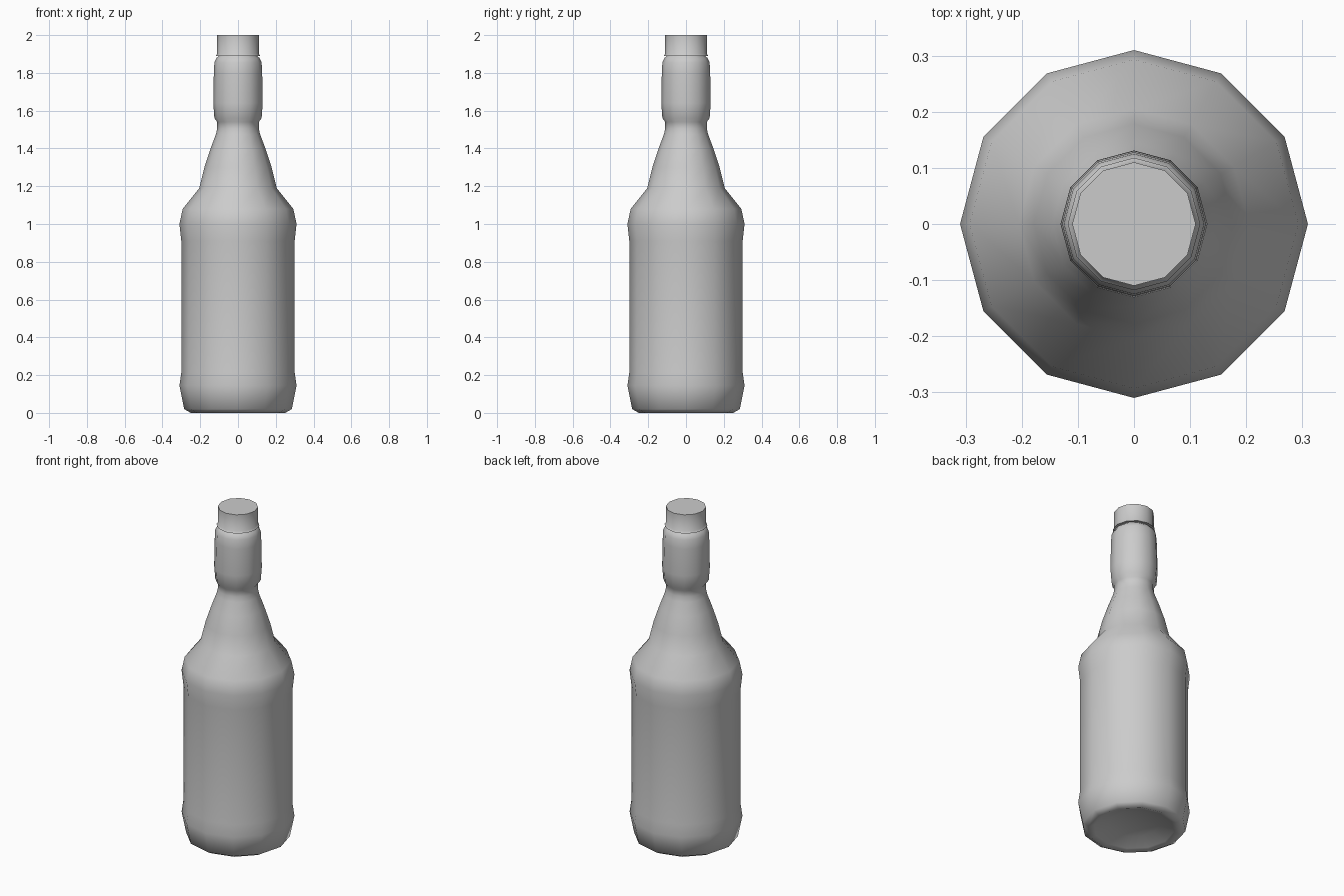
import bpy, bmesh, math

if "Cube" in bpy.data.objects:
    bpy.data.objects.remove(bpy.data.objects["Cube"])

SIDES = 12


def lathe(name, profile, angle):
    """Revolve (radius, z) points; a zero radius makes a pole."""
    bm = bmesh.new()
    rings = []
    for r, z in profile:
        if r == 0:
            rings.append([bm.verts.new((0, 0, z))] * SIDES)
        else:
            rings.append([bm.verts.new((r * math.cos(2 * math.pi * i / SIDES),
                                        r * math.sin(2 * math.pi * i / SIDES), z))
                          for i in range(SIDES)])
    for a, b in zip(rings, rings[1:]):
        for i in range(SIDES):
            j = (i + 1) % SIDES
            bm.faces.new(list(dict.fromkeys((a[i], a[j], b[j], b[i]))))
    bmesh.ops.recalc_face_normals(bm, faces=bm.faces)
    mesh = bpy.data.meshes.new(name)
    bm.to_mesh(mesh)
    bm.free()
    obj = bpy.data.objects.new(name, mesh)
    bpy.context.collection.objects.link(obj)
    bpy.ops.object.select_all(action='DESELECT')
    obj.select_set(True)
    bpy.context.view_layer.objects.active = obj
    bpy.ops.object.shade_smooth_by_angle(angle=math.radians(angle))
    return obj


# Bottle: hollowed base, body, shoulder, bulged neck and mouth
lathe("bottle", [
    (0, 0.05), (0.14, 0.04), (0.22, 0.01), (0.25, 0.0), (0.285, 0.02),
    (0.31, 0.145), (0.30, 0.215), (0.30, 0.91), (0.31, 1.0),
    (0.293, 1.08), (0.205, 1.19), (0.178, 1.30), (0.145, 1.40),
    (0.117, 1.475), (0.11, 1.505), (0.11, 1.54), (0.125, 1.56),
    (0.131, 1.64), (0.128, 1.80), (0.125, 1.855), (0.113, 1.88),
    (0.10, 1.89), (0.10, 1.98), (0, 1.98)], 80)

# Cap: flat top, straight wall and a slightly flared open skirt
lathe("cap", [
    (0, 2.0), (0.11, 2.0), (0.11, 1.90), (0.118, 1.89), (0.10, 1.892)], 50)
